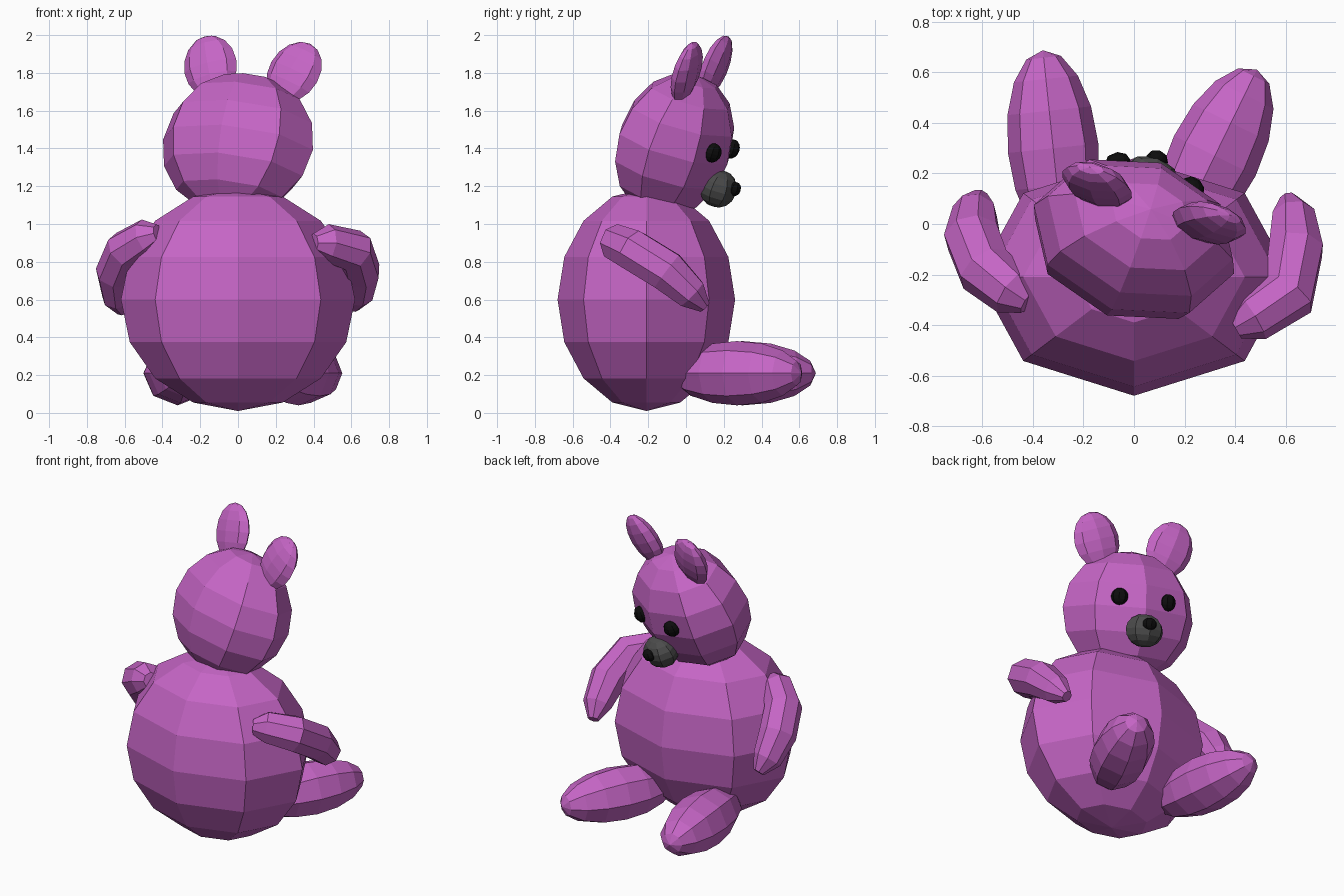
import bpy
from math import radians
from mathutils import Matrix, Vector, Euler

if "Cube" in bpy.data.objects:
    bpy.data.objects.remove(bpy.data.objects["Cube"])


def material(name, rgb):
    m = bpy.data.materials.new(name)
    m.diffuse_color = (*rgb, 1)
    m.use_nodes = True
    m.node_tree.nodes["Principled BSDF"].inputs["Base Color"].default_value = m.diffuse_color
    return m


PLUSH = material("purple", (0.56, 0.13, 0.56))
GREY = material("dark_grey", (0.07, 0.07, 0.07))
BLACK = material("black", (0.004, 0.004, 0.004))


def ellipsoid(name, loc, radii, rot=(0, 0, 0), mat=PLUSH, parent=Matrix(), seg=8, rings=8):
    """Flat-shaded low-poly ellipsoid, rot in degrees, placed in a parent frame."""
    bpy.ops.mesh.primitive_uv_sphere_add(segments=seg, ring_count=rings, radius=1)
    ob = bpy.context.object
    ob.name = name
    euler = Euler([radians(a) for a in rot])
    ob.data.transform(parent @ Matrix.LocRotScale(Vector(loc), euler, Vector(radii)))
    ob.data.materials.append(mat)
    return ob


def limb(name, path, radii):
    """Eight-sided tapered tube along a short path."""
    cu = bpy.data.curves.new(name, 'CURVE')
    cu.dimensions = '3D'
    cu.bevel_depth = 1
    cu.bevel_resolution = 2
    cu.use_fill_caps = True
    sp = cu.splines.new('POLY')
    sp.points.add(len(path) - 1)
    for p, co, r in zip(sp.points, path, radii):
        p.co = (*co, 1)
        p.radius = r
    sp.use_smooth = False
    ob = bpy.data.objects.new(name, cu)
    bpy.context.collection.objects.link(ob)
    bpy.ops.object.select_all(action='DESELECT')
    ob.select_set(True)
    bpy.context.view_layer.objects.active = ob
    bpy.ops.object.convert(target='MESH')
    ob = bpy.context.object
    ob.name = name
    ob.data.materials.clear()
    ob.data.materials.append(PLUSH)


# Body
ellipsoid("body", (0, -0.21, 0.6), (0.62, 0.47, 0.59))

# Head frame: turned sideways, nodding and slightly rolled
head = (Matrix.Translation((0, -0.06, 1.42)) @ Matrix.Rotation(radians(-17.5), 4, 'Z')
        @ Matrix.Rotation(radians(-20), 4, 'X') @ Matrix.Rotation(radians(4), 4, 'Y'))
ellipsoid("head", (0, 0, 0), (0.42, 0.31, 0.39), parent=head)

# Ears and eyes, mirrored in the head frame
for side, s in (("left", -1), ("right", 1)):
    ellipsoid(side + "_ear", (s * 0.235, 0.01, 0.43), (0.145, 0.06, 0.175),
              (0, s * 20, 0), parent=head)
    ellipsoid(side + "_eye", (s * 0.157, 0.262, 0.06), (0.052, 0.04, 0.052),
              (0, 0, -s * 25), BLACK, head)

# Muzzle and nose
ellipsoid("muzzle", (0, 0.305, -0.137), (0.12, 0.1, 0.1), mat=GREY, parent=head)
ellipsoid("nose", (0, 0.39, -0.108), (0.045, 0.035, 0.038), mat=BLACK, parent=head)

# Arms
taper = (0.05, 0.1, 0.115, 0.115, 0.09, 0.035)
limb("right_arm", [(0.4, -0.41, 0.9), (0.47, -0.37, 0.9), (0.61, -0.28, 0.86),
                   (0.64, -0.1, 0.75), (0.63, 0.03, 0.63), (0.61, 0.10, 0.56)], taper)
limb("left_arm", [(-0.42, -0.31, 0.95), (-0.48, -0.27, 0.93), (-0.59, -0.18, 0.86),
                  (-0.64, -0.05, 0.74), (-0.63, 0.05, 0.61), (-0.61, 0.11, 0.54)], taper)

# Legs lie forward and splay outwards
ellipsoid("left_leg", (-0.32, 0.30, 0.21), (0.18, 0.17, 0.39), (-90, 0, 6))
ellipsoid("right_leg", (0.32, 0.27, 0.21), (0.18, 0.17, 0.38), (-90, 0, -26))
